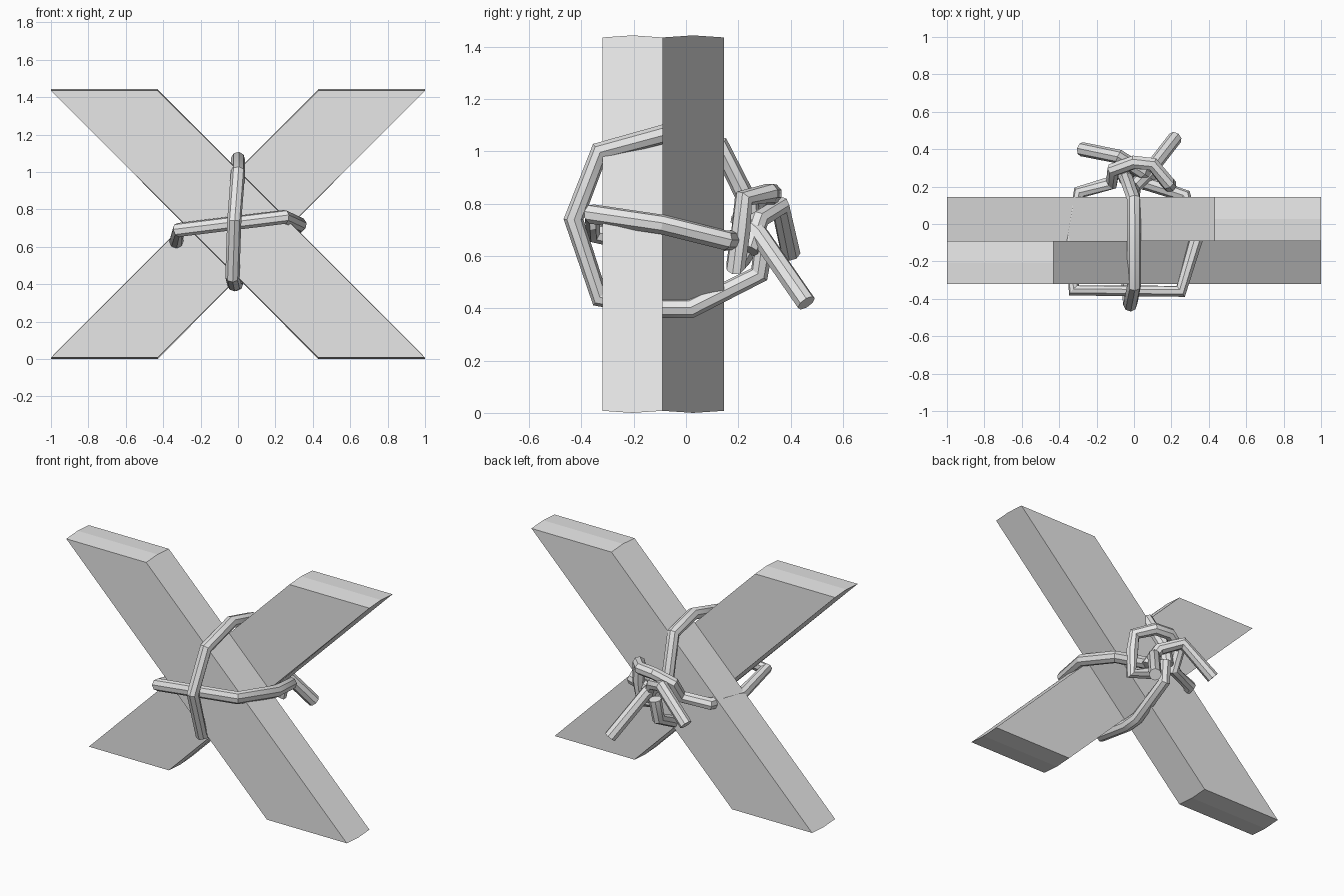
import bpy
import bmesh

cube = bpy.data.objects.get("Cube")
if cube:
    bpy.data.objects.remove(cube, do_unlink=True)

GREY = (0.8, 0.8, 0.8, 1.0)
grey = bpy.data.materials.new("plain_grey")
grey.use_nodes = True
grey.diffuse_color = GREY
grey.node_tree.nodes["Principled BSDF"].inputs["Base Color"].default_value = GREY


def plank(name, y_front, y_back, side):
    """Leaning plank with level, very slightly crowned ends; side is the x sign of its top."""
    top, crown = 1.435, 0.008
    y_mid = (y_front + y_back) / 2
    bm = bmesh.new()

    def ring(x_in, x_out, z, bulge):
        spots = [(x_in, y_front, 0), (x_in, y_mid, bulge), (x_in, y_back, 0),
                 (x_out, y_back, 0), (x_out, y_mid, bulge), (x_out, y_front, 0)]
        return [bm.verts.new((x, y, z + dz)) for x, y, dz in spots]

    low = ring(-side, -side * 0.43, 0.008, -crown)
    high = ring(side * 0.43, side, top, crown)
    for i in range(6):
        j = (i + 1) % 6
        bm.faces.new((low[i], low[j], high[j], high[i]))
    for r in (low, high):
        bm.faces.new((r[0], r[1], r[4], r[5]))
        bm.faces.new((r[1], r[2], r[3], r[4]))
    bmesh.ops.recalc_face_normals(bm, faces=bm.faces)
    mesh = bpy.data.meshes.new(name)
    bm.to_mesh(mesh)
    bm.free()
    mesh.materials.append(grey)
    bpy.context.collection.objects.link(bpy.data.objects.new(name, mesh))


def rope(name, path, radius=0.038):
    """Straight-segment tube along a path, converted to a smooth-shaded mesh."""
    curve = bpy.data.curves.new(name, "CURVE")
    curve.dimensions = "3D"
    curve.bevel_depth = radius
    curve.bevel_resolution = 2
    curve.use_fill_caps = True
    spline = curve.splines.new("POLY")
    spline.points.add(len(path) - 1)
    for point, co in zip(spline.points, path):
        point.co = (*co, 1)
    curve.materials.append(grey)
    ob = bpy.data.objects.new(name, curve)
    bpy.context.collection.objects.link(ob)
    bpy.ops.object.select_all(action="DESELECT")
    ob.select_set(True)
    bpy.context.view_layer.objects.active = ob
    bpy.ops.object.convert(target="MESH")
    bpy.ops.object.shade_smooth_by_angle()


# Crossed planks
plank("front_plank", -0.32, -0.09, -1)
plank("back_plank", -0.09, 0.145, 1)

# Rope passing over and under the crossing
rope("upright_rope_loop", [
    (-0.05, 0.25, 0.68), (-0.04, 0.24, 0.8), (0, 0.13, 1.02), (0, -0.07, 1.07),
    (0, -0.33, 1.0), (-0.02, -0.43, 0.74), (-0.03, -0.33, 0.44), (-0.02, -0.09, 0.4),
    (-0.01, 0.02, 0.4), (0, 0.28, 0.53), (0.01, 0.3, 0.66)])

# Rope passing round the sides, then wrapping the knot
rope("level_rope_loop", [
    (0.06, 0.22, 0.66), (0.27, 0.15, 0.66), (0.33, -0.09, 0.72), (0.25, -0.36, 0.76),
    (-0.32, -0.355, 0.69), (-0.33, -0.09, 0.63), (-0.29, 0.17, 0.66), (-0.12, 0.22, 0.68),
    (-0.11, 0.29, 0.79), (0, 0.33, 0.84), (0.1, 0.32, 0.84), (0.18, 0.22, 0.82),
    (0.19, 0.21, 0.7), (0.18, 0.19, 0.56), (0.05, 0.22, 0.6)])

# Loose rope ends coming out of the knot
rope("left_rope_tail", [
    (0.22, 0.46, 0.42), (0.08, 0.28, 0.68), (0, 0.2, 0.75)])
rope("right_rope_tail", [
    (-0.28, 0.4, 0.61), (-0.08, 0.36, 0.79), (0.04, 0.28, 0.74), (0.1, 0.24, 0.62)])
